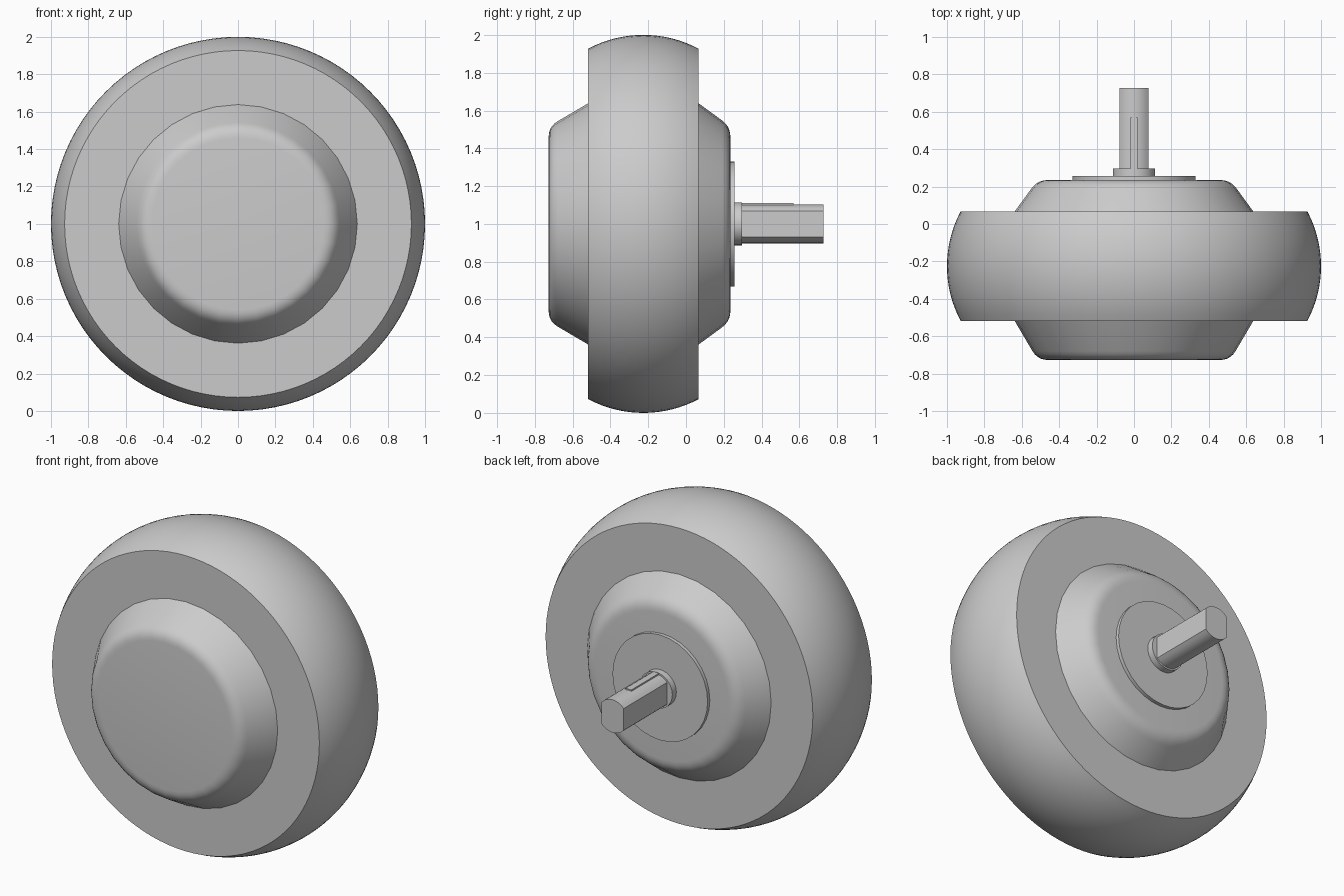
import bpy
import math
from mathutils import Vector

cube = bpy.data.objects.get("Cube")
if cube:
    bpy.data.objects.remove(cube, do_unlink=True)

grey = bpy.data.materials.new("plain_grey")
grey.use_nodes = True
colour = (0.6, 0.6, 0.6, 1)
grey.diffuse_color = colour
grey.node_tree.nodes["Principled BSDF"].inputs["Base Color"].default_value = colour

AXLE_Z = 1.0


def make_object(name, verts, faces, angle=30):
    mesh = bpy.data.meshes.new(name)
    mesh.from_pydata(verts, [], faces)
    mesh.materials.append(grey)
    obj = bpy.data.objects.new(name, mesh)
    bpy.context.collection.objects.link(obj)
    bpy.ops.object.select_all(action='DESELECT')
    obj.select_set(True)
    bpy.context.view_layer.objects.active = obj
    bpy.ops.object.mode_set(mode='EDIT')
    bpy.ops.mesh.select_all(action='SELECT')
    bpy.ops.mesh.normals_make_consistent(inside=False)
    bpy.ops.object.mode_set(mode='OBJECT')
    bpy.ops.object.shade_smooth_by_angle(angle=math.radians(angle))
    return obj


def lathe(name, profile, sides):
    """Turn a front-to-back list of (radius, y) about the axle, with end caps."""
    verts, faces = [], []
    for r, y in profile:
        for i in range(sides):
            a = 2 * math.pi * i / sides
            verts.append((r * math.sin(a), y, AXLE_Z + r * math.cos(a)))
    for k in range(len(profile) - 1):
        for i in range(sides):
            j = (i + 1) % sides
            a, b = k * sides, (k + 1) * sides
            faces.append((a + i, a + j, b + j, b + i))
    last = (len(profile) - 1) * sides
    faces.append(tuple(range(sides)))
    faces.append(tuple(range(last, last + sides)))
    return make_object(name, verts, faces)


def rounded_corner(before, corner, after, size, steps=5):
    """Quadratic arc that rounds a profile corner."""
    before, corner, after = Vector(before), Vector(corner), Vector(after)
    start = corner + (before - corner).normalized() * size
    end = corner + (after - corner).normalized() * size
    points = []
    for i in range(steps + 1):
        t = i / steps
        points.append(tuple(start * (1 - t) ** 2 + corner * 2 * t * (1 - t) + end * t * t))
    return points


# Tyre: crowned tread between two flat side walls
front, back, edge, crown = -0.518, 0.067, 0.927, 1.0
mid, half = (front + back) / 2, (back - front) / 2
rise = crown - edge
arc = (half ** 2 + rise ** 2) / (2 * rise)
sweep = math.asin(half / arc)
tread = []
for i in range(17):
    a = sweep * (i / 8 - 1)
    tread.append((crown - arc + arc * math.cos(a), mid + arc * math.sin(a)))
lathe("tyre", tread, 96)

# Motor housing: tapered at both ends with rounded rims
hub_r, rim_r, hub_front, hub_back = 0.638, 0.515, -0.727, 0.235
housing = rounded_corner((0, hub_front), (rim_r, hub_front), (hub_r, front), 0.055)
housing += [(hub_r, front), (hub_r, back)]
housing += rounded_corner((hub_r, back), (rim_r, hub_back), (0, hub_back), 0.055)
lathe("motor_housing", housing, 32)

# Cover plate and axle collar
lathe("cover_plate", [(0.33, 0.2), (0.33, 0.257)], 32)
lathe("axle_collar", [(0.113, 0.24), (0.113, 0.297)], 32)

# Axle: round bar with a flat on each side
axle_r, flat_x, axle_end = 0.103, 0.077, 0.727
top_angle = math.asin(flat_x / axle_r)
section = []
for base in (0, math.pi):
    for i in range(9):
        a = base + top_angle * (i / 4 - 1)
        section.append((axle_r * math.sin(a), AXLE_Z + axle_r * math.cos(a)))
n = len(section)
verts = [(x, y, z) for y in (0.25, axle_end) for x, z in section]
faces = [(i, (i + 1) % n, n + (i + 1) % n, n + i) for i in range(n)]
faces += [tuple(range(n)), tuple(range(n, 2 * n))]
make_object("axle", verts, faces)

# Shallow key on top of the axle
bpy.ops.mesh.primitive_cube_add(size=1, location=(0, 0.42, AXLE_Z + axle_r - 0.003))
key = bpy.context.object
key.name = "axle_key"
key.scale = (0.04, 0.3, 0.02)
key.data.materials.append(grey)
